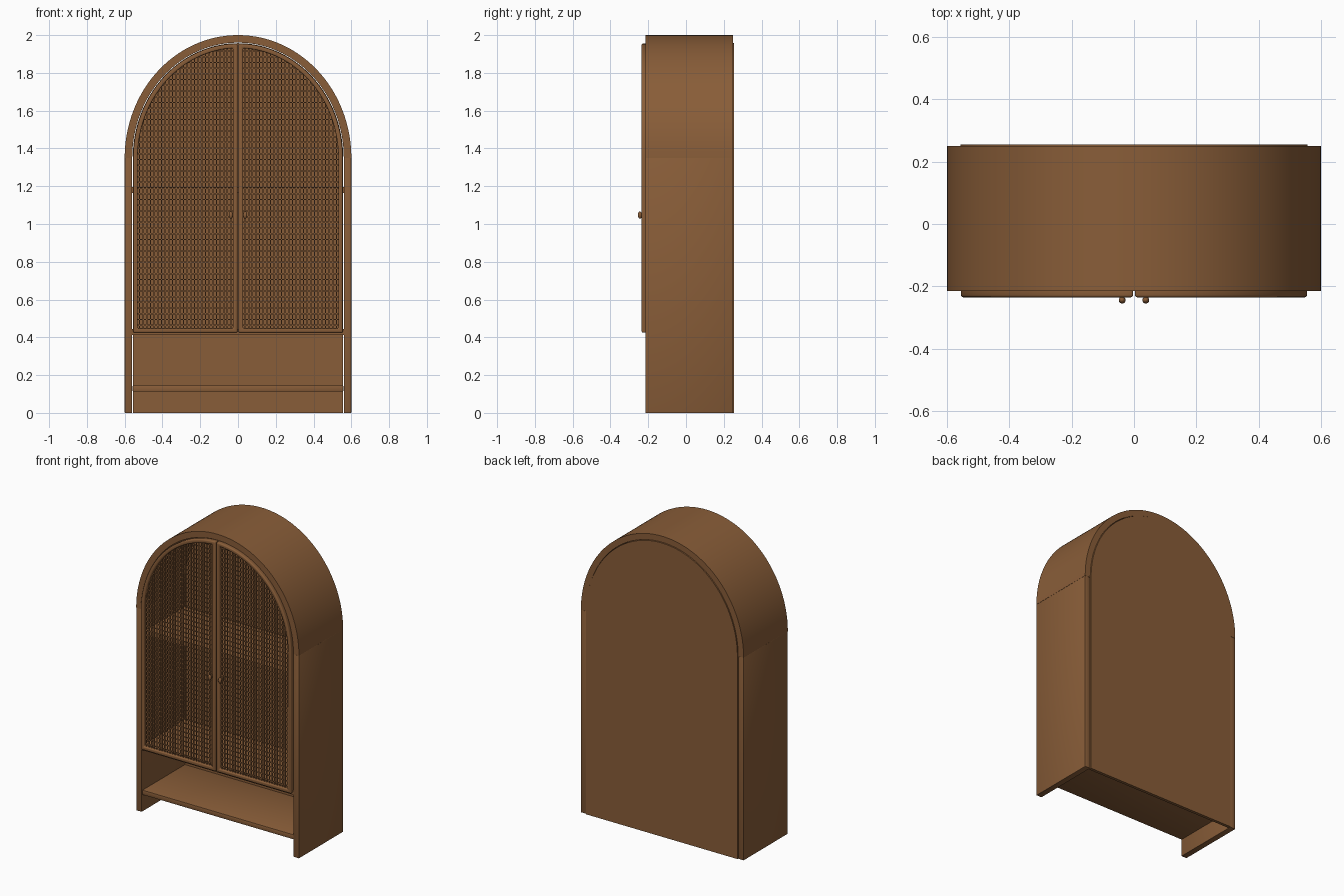
import bpy, bmesh, math

cube = bpy.data.objects.get("Cube")
if cube:
    bpy.data.objects.remove(cube, do_unlink=True)

# Main proportions
SPRING = 1.35
FRONT, BACK = -0.215, 0.25

wood = bpy.data.materials.new("warm brown wood")
wood.use_nodes = True
brown = (0.25, 0.11, 0.04, 1)
wood.diffuse_color = brown
wood.node_tree.nodes["Principled BSDF"].inputs["Base Color"].default_value = brown


def finish(name, bm, bevel=0, segments=2):
    bmesh.ops.recalc_face_normals(bm, faces=bm.faces)
    mesh = bpy.data.meshes.new(name)
    bm.to_mesh(mesh)
    bm.free()
    mesh.materials.append(wood)
    obj = bpy.data.objects.new(name, mesh)
    bpy.context.collection.objects.link(obj)
    bpy.ops.object.select_all(action="DESELECT")
    obj.select_set(True)
    bpy.context.view_layer.objects.active = obj
    if bevel:
        mod = obj.modifiers.new("soft edges", "BEVEL")
        mod.width, mod.segments = bevel, segments
        mod.limit_method, mod.angle_limit = "ANGLE", math.radians(40)
        bpy.ops.object.modifier_apply(modifier=mod.name)
    bpy.ops.object.shade_smooth_by_angle(angle=math.radians(35))
    return obj


def add_box(bm, x0, x1, y0, y1, z0, z1):
    vs = bmesh.ops.create_cube(bm, size=1)["verts"]
    for v in vs:
        v.co.x = x1 if v.co.x > 0 else x0
        v.co.y = y1 if v.co.y > 0 else y0
        v.co.z = z1 if v.co.z > 0 else z0


def box(name, *bounds, bevel=0):
    bm = bmesh.new()
    add_box(bm, *bounds)
    return finish(name, bm, bevel)


def arc(rx, rz, start, end, n=48):
    return [(rx * math.cos(start + (end - start) * i / n),
             SPRING + rz * math.sin(start + (end - start) * i / n))
            for i in range(n + 1)]


def slab(name, outline, y0, y1, bevel=0):
    # Outline in x and z, extruded in depth
    bm = bmesh.new()
    face = bm.faces.new([bm.verts.new((x, y0, z)) for x, z in outline])
    ext = bmesh.ops.extrude_face_region(bm, geom=[face])["geom"]
    for v in ext:
        if isinstance(v, bmesh.types.BMVert):
            v.co.y = y1
    return finish(name, bm, bevel)


def ring(name, outer, inner, y0, y1, closed, bevel=0):
    # Strip between two matching outlines, given depth
    bm = bmesh.new()
    rows = [[bm.verts.new((x, y, z)) for x, z in line]
            for line, y in ((outer, y0), (inner, y0), (inner, y1), (outer, y1))]
    n = len(outer)
    for i in range(n if closed else n - 1):
        j = (i + 1) % n
        for k in range(4):
            a, b = rows[k], rows[(k + 1) % 4]
            bm.faces.new((a[i], a[j], b[j], b[i]))
    if not closed:
        bm.faces.new([r[0] for r in rows])
        bm.faces.new([r[-1] for r in rows])
    return finish(name, bm, bevel, 3)


# Carcass: arched top, two sides and back panel
ring("arched_top", arc(0.6, 0.65, 0, math.pi, 80), arc(0.56, 0.61, 0, math.pi, 80),
     FRONT, BACK, False)
for side, s in (("left", 1), ("right", -1)):
    box(side + "_side", *sorted((s * 0.56, s * 0.6)), FRONT, BACK, 0, SPRING, bevel=0.002)
slab("back_panel", [(-0.557, 0), (0.557, 0)] + arc(0.557, 0.607, 0, math.pi, 80),
     0.235, 0.255)

# Shelves
box("lower_shelf", -0.558, 0.558, FRONT + 0.004, 0.24, 0.113, 0.145, bevel=0.004)
box("cabinet_floor", -0.56, 0.56, FRONT, 0.24, 0.413, 0.443)
box("middle_shelf", -0.56, 0.56, -0.18, 0.24, 1.165, 1.195)

# Doors
BOTTOM, MARGIN = 0.425, 0.024
for side, s in (("left", 1), ("right", -1)):
    outer = [(0.003, BOTTOM), (0.555, BOTTOM)] + arc(0.555, 0.605, 0, math.pi / 2 - 0.005)
    rx, rz = 0.555 - MARGIN, 0.605 - MARGIN
    stile = 0.003 + MARGIN
    inner = [(stile, BOTTOM + MARGIN), (rx, BOTTOM + MARGIN)]
    inner += arc(rx, rz, 0, math.acos(stile / rx))
    ring(side + "_door_frame", [(s * x, z) for x, z in outer],
         [(s * x, z) for x, z in inner], -0.235, -0.2, True, 0.007)

    # Woven cane strands, cut to the arch
    bm = bmesh.new()
    half = 0.0035
    count = 26
    for i in range(count):
        x = stile + (rx - stile) * (i + 0.5) / count
        top = SPRING + rz * math.sqrt(1 - (x / rx) ** 2)
        add_box(bm, *sorted((s * (x - half), s * (x + half))), -0.221, -0.217,
                BOTTOM + MARGIN, top + 0.008)
    rows = 49
    for i in range(rows):
        z = BOTTOM + MARGIN + (SPRING + rz - BOTTOM - MARGIN) * (i + 0.5) / rows
        reach = rx * math.sqrt(1 - (max(0, z - SPRING) / rz) ** 2)
        if reach > stile:
            add_box(bm, *sorted((s * stile, s * (reach + 0.008))), -0.218, -0.214,
                    z - half, z + half)
    finish(side + "_cane_panel", bm)

    # Knob on a short stem
    bm = bmesh.new()
    bmesh.ops.create_uvsphere(bm, u_segments=20, v_segments=12, radius=1)
    for v in bm.verts:
        v.co = (s * 0.038 + v.co.x * 0.011, -0.244 + v.co.y * 0.011, 1.047 + v.co.z * 0.019)
    finish(side + "_knob", bm)
    box(side + "_knob_stem", s * 0.038 - 0.005, s * 0.038 + 0.005, -0.24, -0.215, 1.04, 1.054)
    box(side + "_knob_mount", *sorted((s * 0.022, s * 0.046)), -0.225, -0.212, 1.035, 1.06)
